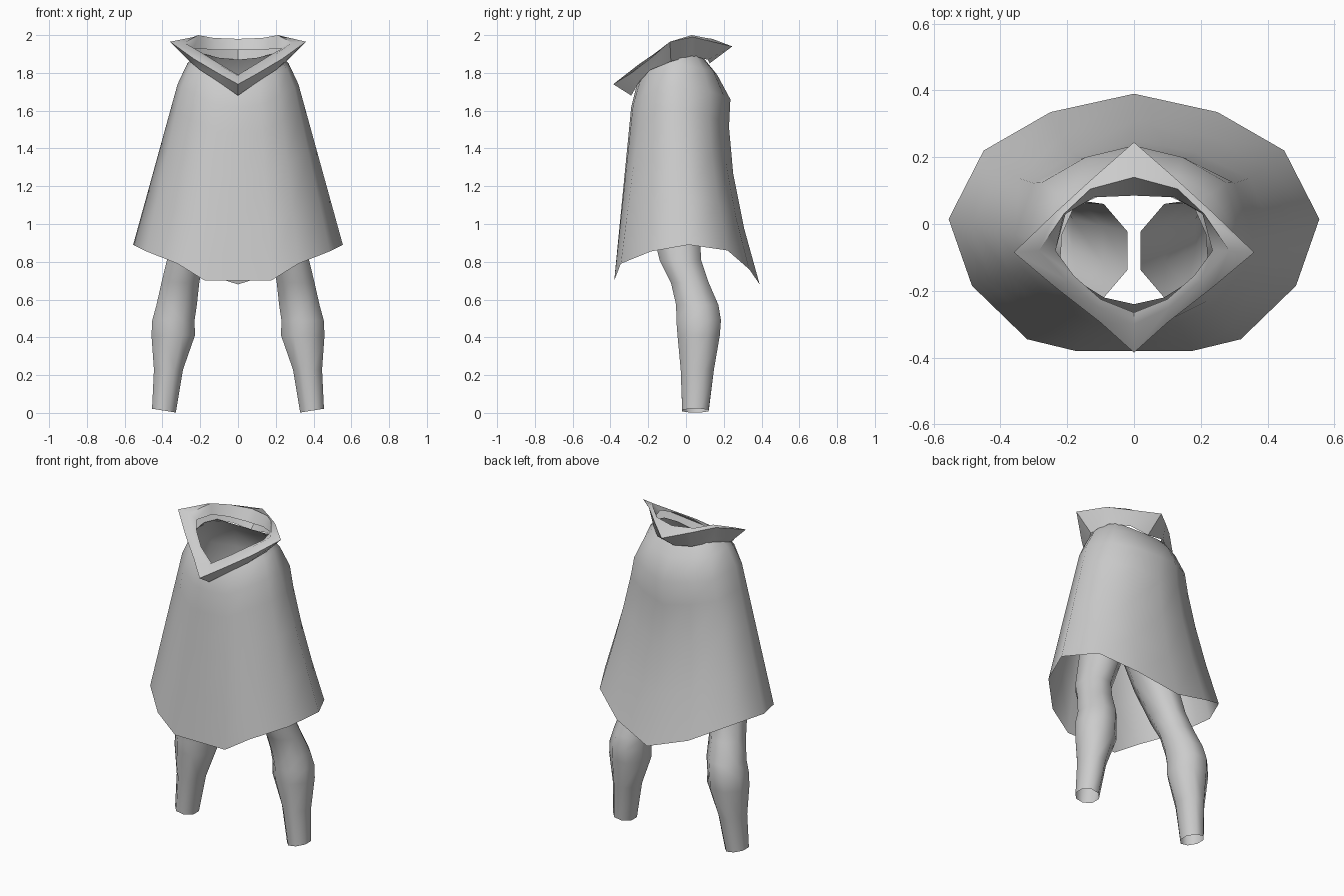
import bpy, bmesh, math

cloth = bpy.data.materials.new("plain_grey")
cloth.diffuse_color = (0.6, 0.6, 0.6, 1)


def mirror_ring(half):
    """Close a half ring (centre back to centre front) across x = 0."""
    return half + [(-x, y, z) for x, y, z in reversed(half[1:-1])]


def loft(name, rings, angle):
    """Skin a list of equal-length closed rings, ordered top to bottom."""
    bm = bmesh.new()
    rows = [[bm.verts.new(p) for p in ring] for ring in rings]
    n = len(rows[0])
    for a, b in zip(rows, rows[1:]):
        for i in range(n):
            j = (i + 1) % n
            bm.faces.new((a[i], a[j], b[j], b[i]))
    mesh = bpy.data.meshes.new(name)
    bm.to_mesh(mesh)
    bm.free()
    mesh.materials.append(cloth)
    obj = bpy.data.objects.new(name, mesh)
    bpy.context.collection.objects.link(obj)
    bpy.ops.object.select_all(action='DESELECT')
    obj.select_set(True)
    bpy.context.view_layer.objects.active = obj
    bpy.ops.object.shade_smooth_by_angle(angle=math.radians(angle))
    return obj


# Cloak: neck, slope, shoulder and hem half rings, then a slightly sagging skirt
neck = [(0, .10, 1.87), (.10, .085, 1.88), (.18, .05, 1.90), (.215, -.03, 1.90),
        (.22, -.10, 1.88), (.17, -.17, 1.84), (.09, -.22, 1.79), (0, -.24, 1.77)]
slope = [(0, .165, 1.79), (.13, .145, 1.81), (.23, .09, 1.82), (.268, -.03, 1.85),
         (.26, -.11, 1.82), (.20, -.195, 1.79), (.11, -.245, 1.75), (0, -.26, 1.74)]
shoulder = [(0, .235, 1.66), (.145, .20, 1.68), (.275, .125, 1.70), (.32, -.04, 1.74),
            (.30, -.13, 1.72), (.22, -.23, 1.68), (.12, -.28, 1.63), (0, -.29, 1.62)]
hem = [(0, .39, .68), (.25, .335, .76), (.45, .22, .86), (.555, .015, .89),
       (.485, -.185, .855), (.32, -.345, .79), (.175, -.38, .70), (0, -.38, .70)]


def skirt(t):
    ring = []
    for a, b in zip(shoulder, hem):
        x, y, z = (p + (q - p) * t for p, q in zip(a, b))
        ring.append((x, y - max(0, y) * .16 * math.sin(math.pi * t ** .7), z))
    return ring


halves = [neck, slope] + [skirt(t) for t in (0, .15, .4, .7, 1)]
loft("cloak", [mirror_ring(h) for h in halves], 60)

# Collar: inner edge, crest, flared rim and lower edge
inner = [(0, .085, 1.92), (.12, .08, 1.92), (.205, .03, 1.93), (.235, -.08, 1.93),
         (.18, -.155, 1.90), (.10, -.225, 1.85), (0, -.265, 1.79)]
crest = [(0, .14, 1.98), (.13, .105, 1.985), (.21, .03, 2.0), (.285, -.08, 1.96),
         (.20, -.17, 1.90), (.105, -.25, 1.845), (0, -.30, 1.785)]
rim = [(0, .245, 1.94), (.12, .14, 1.965), (.235, .035, 1.99), (.36, -.085, 1.965),
       (.235, -.19, 1.875), (.10, -.295, 1.795), (0, -.385, 1.74)]
lower = [(0, .125, 1.85), (.12, .115, 1.87), (.21, .03, 1.89), (.255, -.08, 1.86),
         (.20, -.19, 1.815), (.10, -.25, 1.75), (0, -.29, 1.68)]
loft("collar", [mirror_ring(h) for h in (inner, crest, rim, lower)], 50)

# Legs: open tubes from (centre x, centre y, z, half width, half depth)
SECTIONS = [(.14, -.08, 1.22, .12, .14), (.205, -.06, 1.02, .112, .13),
            (.28, -.03, .81, .096, .11), (.305, .02, .69, .10, .10),
            (.325, .06, .57, .107, .112), (.342, .067, .49, .112, .118),
            (.343, .067, .41, .115, .112), (.368, .06, .23, .077, .088),
            (.392, .05, .012, .063, .07)]


def leg_ring(side, section):
    cx, cy, z, rx, ry = section
    ring = []
    for i in range(8):
        a = side * math.tau * (i + .5) / 8
        c, s = math.cos(a) / math.cos(math.pi / 8), math.sin(a) / math.cos(math.pi / 8)
        tilt = .01 * c if z < .1 else 0
        # clockwise order from above keeps the outside facing out
        ring.append((side * (cx + rx * c * side * side), cy - side * ry * s, z + tilt))
    return ring


for side, name in ((1, "right_leg"), (-1, "left_leg")):
    loft(name, [leg_ring(side, s) for s in SECTIONS], 60)
